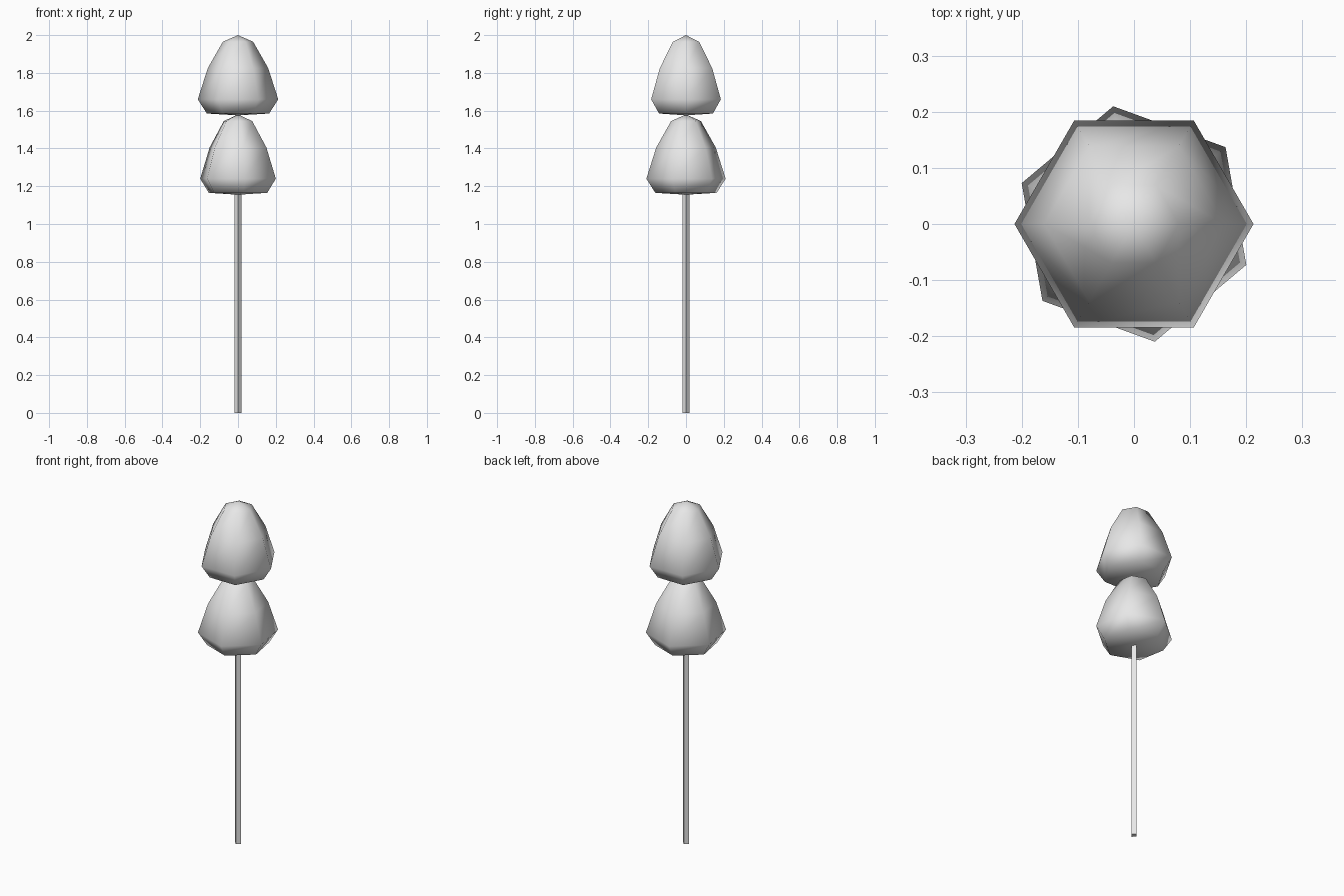
import bpy, bmesh, math

cube = bpy.data.objects.get("Cube")
if cube:
    bpy.data.objects.remove(cube)

grey = bpy.data.materials.new("light_grey")
grey.use_nodes = True
grey.diffuse_color = (0.8, 0.8, 0.8, 1)
grey.node_tree.nodes["Principled BSDF"].inputs["Base Color"].default_value = (0.8, 0.8, 0.8, 1)
grey.use_backface_culling = True

# Foliage profile: radius and height above the foliage base, bottom to top
PROFILE = [(0.165, 0.01), (0.213, 0.085), (0.16, 0.25), (0.08, 0.39)]
HEIGHT = 0.425


def finish(name, bm, smooth):
    mesh = bpy.data.meshes.new(name)
    for face in bm.faces:
        face.smooth = smooth
    bm.to_mesh(mesh)
    bm.free()
    mesh.materials.append(grey)
    obj = bpy.data.objects.new(name, mesh)
    bpy.context.collection.objects.link(obj)
    return obj


def foliage(name, base, turn, scale=1.0, inward=False):
    """Six-sided turned blob, scaled about its middle."""
    bm = bmesh.new()
    mid = HEIGHT / 2

    def vert(radius, height, angle):
        return bm.verts.new((radius * scale * math.cos(angle),
                             radius * scale * math.sin(angle),
                             base + mid + (height - mid) * scale))

    rings = [[vert(r, h, turn + i * math.pi / 3) for i in range(6)] for r, h in PROFILE]
    bottom, top = vert(0, 0, 0), vert(0, HEIGHT, 0)
    for i in range(6):
        j = (i + 1) % 6
        bm.faces.new((bottom, rings[0][j], rings[0][i]))
        bm.faces.new((top, rings[-1][i], rings[-1][j]))
        for low, high in zip(rings, rings[1:]):
            bm.faces.new((low[i], low[j], high[j], high[i]))
    bmesh.ops.recalc_face_normals(bm, faces=bm.faces)
    if inward:
        bmesh.ops.reverse_faces(bm, faces=bm.faces)
    finish(name, bm, True)


# Two stacked blobs, each with a thin inward-facing outline shell
for part, base, turn in (("upper", 1.575, 0), ("lower", 1.155, math.radians(-20))):
    foliage(part + "_foliage", base, turn, scale=0.94)
    foliage(part + "_foliage_outline", base, turn, inward=True)

# Four-sided trunk with its corners on the axes
bm = bmesh.new()
bmesh.ops.create_cone(bm, cap_ends=True, segments=4, radius1=0.019, radius2=0.019, depth=1.2)
bmesh.ops.translate(bm, verts=bm.verts, vec=(0, 0, 0.6))
finish("trunk", bm, False)
